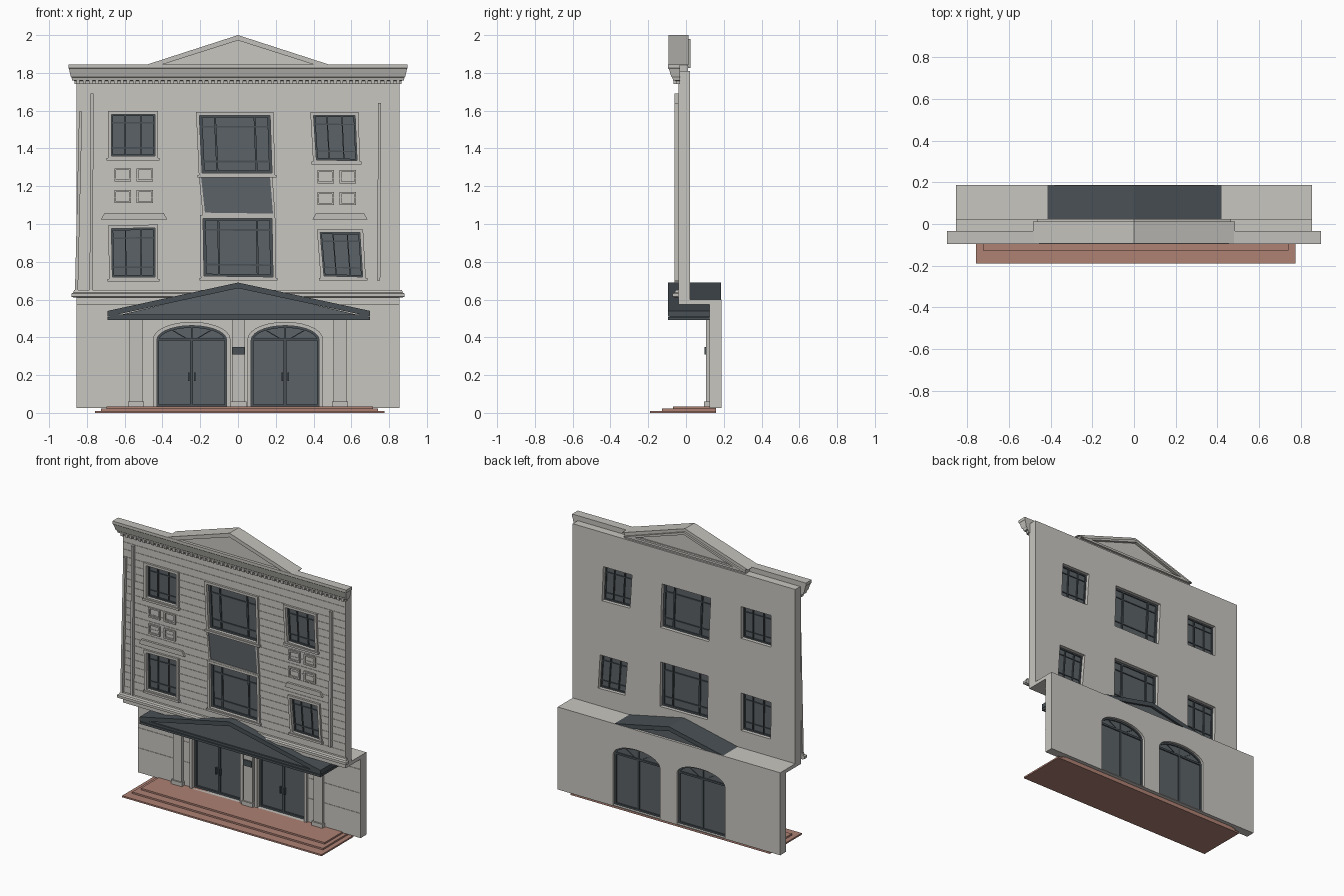
import bpy, bmesh, math

cube = bpy.data.objects.get("Cube")
if cube:
    bpy.data.objects.remove(cube, do_unlink=True)


def material(name, rgb):
    m = bpy.data.materials.new(name)
    m.use_nodes = True
    m.diffuse_color = (*rgb, 1)
    bsdf = next(n for n in m.node_tree.nodes if n.type == 'BSDF_PRINCIPLED')
    bsdf.inputs["Base Color"].default_value = (*rgb, 1)
    return m


STONE = material("pale stone", (0.58, 0.565, 0.53))
TRIM = material("stone trim", (0.54, 0.53, 0.495))
GLASS = material("slate glass", (0.105, 0.122, 0.135))
DARK = material("dark slate", (0.065, 0.08, 0.09))
BRICK = material("terracotta", (0.42, 0.22, 0.175))


def finish(name, mesh, mat):
    mesh.name = name
    mesh.materials.clear()
    mesh.materials.append(mat)
    mesh.polygons.foreach_set("material_index", [0] * len(mesh.polygons))
    mesh.polygons.foreach_set("use_smooth", [False] * len(mesh.polygons))
    ob = bpy.data.objects.new(name, mesh)
    bpy.context.collection.objects.link(ob)
    return ob


def sheet(name, loops, y0, y1, mat):
    """Extrude filled (x, z) outlines from y0 to y1; inner outlines become holes."""
    cu = bpy.data.curves.new(name, 'CURVE')
    cu.dimensions = '2D'
    cu.fill_mode = 'BOTH'
    cu.extrude = abs(y1 - y0) / 2
    for loop in loops:
        s = cu.splines.new('POLY')
        s.points.add(len(loop) - 1)
        for p, (x, z) in zip(s.points, loop):
            p.co = (x, z, 0, 1)
        s.use_cyclic_u = True
    tmp = bpy.data.objects.new(name + "_outline", cu)
    bpy.context.collection.objects.link(tmp)
    dg = bpy.context.evaluated_depsgraph_get()
    mesh = bpy.data.meshes.new_from_object(tmp.evaluated_get(dg))
    bpy.data.objects.remove(tmp, do_unlink=True)
    bm = bmesh.new()
    bm.from_mesh(mesh)
    bmesh.ops.remove_doubles(bm, verts=bm.verts, dist=1e-5)
    for v in bm.verts:
        v.co = (v.co.x, (y0 + y1) / 2 - v.co.z, v.co.y)
    bmesh.ops.recalc_face_normals(bm, faces=bm.faces)
    bm.to_mesh(mesh)
    bm.free()
    return finish(name, mesh, mat)


def rect(x0, x1, z0, z1):
    return [(x0, z0), (x1, z0), (x1, z1), (x0, z1)]


def box(name, x0, x1, y0, y1, z0, z1, mat):
    bm = bmesh.new()
    bmesh.ops.create_cube(bm, size=1)
    for v in bm.verts:
        v.co = (x1 if v.co.x > 0 else x0, y1 if v.co.y > 0 else y0, z1 if v.co.z > 0 else z0)
    mesh = bpy.data.meshes.new(name)
    bm.to_mesh(mesh)
    bm.free()
    return finish(name, mesh, mat)


def grow(quad, d):
    return [(x + sx * d, z + sz * d) for (x, z), (sx, sz) in
            zip(quad, ((-1, -1), (1, -1), (1, 1), (-1, 1)))]


def at(quad, u, v):
    a, b, c, d = quad
    return tuple((a[i] * (1 - u) + b[i] * u) * (1 - v) + (d[i] * (1 - u) + c[i] * u) * v
                 for i in (0, 1))


def patch(quad, u0, u1, v0, v1):
    return [at(quad, u0, v0), at(quad, u1, v0), at(quad, u1, v1), at(quad, u0, v1)]


def arch(x0, x1, z0, spring, top, n=14):
    cx, r = (x0 + x1) / 2, (x1 - x0) / 2
    return [(x0, z0), (x1, z0)] + [
        (cx + r * math.cos(math.pi * i / n), spring + (top - spring) * math.sin(math.pi * i / n))
        for i in range(n + 1)]


def moulding(name, profile, y_back, mat):
    """Horizontal moulding with returned ends; profile is (y, z) from bottom to top."""
    bm = bmesh.new()
    rings = []
    for y, z in profile:
        x = 0.857 + (-0.04 - y) * 0.75
        rings.append([bm.verts.new(c) for c in
                      ((-x, y, z), (x, y, z), (x, y_back, z), (-x, y_back, z))])
    for a, b in zip(rings, rings[1:]):
        for i in range(4):
            j = (i + 1) % 4
            bm.faces.new((a[i], a[j], b[j], b[i]))
    bm.faces.new(rings[0][::-1])
    bm.faces.new(rings[-1])
    mesh = bpy.data.meshes.new(name)
    bm.to_mesh(mesh)
    bm.free()
    return finish(name, mesh, mat)


W = 0.855
FRONT, BACK = -0.04, 0.022

# Slightly crooked window openings: bottom left, bottom right, top right, top left
windows = {
    "upper_right_window": [(-.67, 1.36), (-.44, 1.36), (-.44, 1.58), (-.67, 1.58)],
    "lower_right_window": [(-.665, .72), (-.44, .72), (-.44, .98), (-.67, .975)],
    "upper_middle_window": [(-.19, 1.27), (.18, 1.27), (.17, 1.575), (-.205, 1.575)],
    "lower_middle_window": [(-.18, .725), (.185, .72), (.18, 1.03), (-.185, 1.03)],
    "upper_left_window": [(.415, 1.34), (.63, 1.335), (.62, 1.575), (.4, 1.575)],
    "lower_left_window": [(.455, .725), (.66, .72), (.645, .955), (.435, .955)],
}

# Upper wall, connecting floor slab and siding joints
sheet("upper_wall", [rect(-W, W, .6, 1.81)] + list(windows.values()), FRONT, BACK, STONE)
box("floor_slab", -W, W, FRONT, .187, .575, .6, STONE)
for row in range(21):
    z = .69 + row * .05
    x = -W
    spans = sorted((min(p[0] for p in q), max(p[0] for p in q)) for q in windows.values()
                   if q[0][1] - .02 < z < q[2][1] + .02)
    for a, b in spans + [(W, W)]:
        box("siding_joint", x, a - .012 if a < W else W, FRONT - .003, FRONT, z, z + .004, STONE)
        x = b + .012

# Windows: surround, sill, glass and glazing bars
for name, q in windows.items():
    sheet(name + "_surround", [grow(q, .017), q], -.054, FRONT, TRIM)
    (x0, z0), (x1, _) = q[0], q[1]
    box(name + "_sill", x0 - .025, x1 + .025, -.06, FRONT, z0 - .024, z0 - .01, TRIM)
    sheet(name + "_glass", [q], -.022, -.01, GLASS)
    sheet(name + "_sash", [q, patch(q, .04, .96, .04, .96)], -.032, -.002, DARK)
    side = .22 if "middle" in name else .32
    for t in (side, 1 - side):
        sheet(name + "_upright_bar", [patch(q, t - .014, t + .014, .02, .98)], -.03, 0, DARK)
    for t in (.2, .8):
        sheet(name + "_cross_bar", [patch(q, .02, .98, t - .014, t + .014)], -.028, -.004, DARK)

# Dark panel between the middle windows
panel = [(-.175, 1.06), (.185, 1.055), (.17, 1.245), (-.195, 1.245)]
sheet("middle_panel", [panel], -.047, FRONT, GLASS)
sheet("middle_panel_surround", [grow(panel, .012), panel], -.052, FRONT, TRIM)

# Square relief frames and the ledges below them
for px, pz in ((-.655, 1.225), (.42, 1.215)):
    for i in (0, 1):
        for j in (0, 1):
            x, z = px + i * .118, pz - j * .115
            sheet("relief_frame", [rect(x, x + .088, z, z + .07),
                                   rect(x + .01, x + .078, z + .01, z + .06)],
                  -.05, FRONT, TRIM)
for cx, half in ((-.55, .175), (.54, .145)):
    sheet("relief_ledge", [[(cx - half, 1.025), (cx + half, 1.025),
                            (cx + half - .018, 1.058), (cx - half + .018, 1.058)]],
          -.055, FRONT, TRIM)

# Leaning vertical strips at the corners
for xb, xt, z0, z1 in ((-.855, -.833, .65, 1.595), (-.778, -.772, .65, 1.69), (.745, .75, .7, 1.64)):
    sheet("corner_strip", [[(xb - .008, z0), (xb + .008, z0), (xt + .008, z1), (xt - .008, z1)]],
          -.06, FRONT, TRIM)

# Cornices with a row of dentils
moulding("top_cornice", [(-.052, 1.74), (-.052, 1.758), (-.068, 1.76), (-.072, 1.775),
                         (-.078, 1.78), (-.09, 1.82), (-.095, 1.825), (-.095, 1.845)], -.033, TRIM)
for i in range(52):
    x = -.855 + i * .0332
    box("dentil", x, x + .017, -.066, -.05, 1.742, 1.76, TRIM)
moulding("belt_cornice", [(-.055, .61), (-.072, .615), (-.072, .632), (-.06, .637), (-.055, .65)],
         FRONT, TRIM)


def chevron(x0, x1, z_end, z_top, t):
    return [(x0, z_end - t), (x0, z_end), (0, z_top), (x1, z_end), (x1, z_end - t), (0, z_top - t)]


# Rooftop pediment
sheet("pediment_roof", [[(-.485, 1.843), (0, 2), (.485, 1.843), (.405, 1.843), (0, 1.972),
                         (-.405, 1.843)]], -.093, .012, TRIM)
sheet("pediment_face", [[(-.41, 1.843), (.41, 1.843), (0, 1.975)]], -.075, .005, STONE)
sheet("pediment_back_rim", [[(-.465, 1.825), (.465, 1.825), (0, 1.98)],
                            [(-.38, 1.84), (.38, 1.84), (0, 1.962)]], .005, .025, TRIM)
box("pediment_base", -.465, .465, -.06, .01, 1.8, 1.843, TRIM)

# Entrance canopy
sheet("canopy_roof", [chevron(-.69, .7, .54, .69, .03)], -.095, .185, DARK)
sheet("canopy_gable", [[(-.64, .515), (.65, .515), (0, .668)]], -.078, .17, GLASS)
box("canopy_fascia", -.68, .69, -.088, .126, .507, .522, DARK)
box("canopy_soffit", -.69, .7, -.095, .126, .492, .507, DARK)

# Ground floor wall with arched doorways
doors = [(-.43, -.06), (.07, .43)]
holes = [arch(a, b, .033, .385, .462) for a, b in doors]
sheet("lower_wall", [rect(-W, W, .027, .6)] + holes, .125, .187, STONE)
for z in (.195, .335, .5):
    edges = [-W] + [e for a, b in doors for e in (a - .02, b + .02)] + [W]
    if z > .45:
        edges = [-W, W]
    for a, b in zip(edges[::2], edges[1::2]):
        box("stone_course_joint", a, b, .122, .125, z, z + .004, STONE)

# Doors, fanlights and handles
for (a, b), hole in zip(doors, holes):
    mid = (a + b) / 2
    sheet("door_surround", [arch(a - .02, b + .02, .03, .39, .482), hole], .11, .125, TRIM)
    sheet("door_glass", [hole], .15, .162, GLASS)
    sheet("door_frame", [hole, arch(a + .012, b - .012, .045, .385, .45)], .138, .17, DARK)
    box("door_transom", a, b, .138, .17, .382, .395, DARK)
    box("door_meeting_stile", mid - .008, mid + .008, .14, .168, .035, .385, DARK)
    for s in (-1, 1):
        box("door_handle", mid + s * .016 - .004, mid + s * .016 + .004, .125, .142, .17, .215, DARK)
    for dx in (-.11, 0, .11):
        top = .385 + .072 * math.sqrt(1 - (dx / .18) ** 2)
        sheet("fanlight_bar", [[(mid + dx * .2 - .005, .39), (mid + dx * .2 + .005, .39),
                                (mid + dx + .005, top), (mid + dx - .005, top)]], .142, .166, DARK)

# Pilasters with bases and the blank door plate
for cx in (-.54, .003, .54):
    box("pilaster", cx - .034, cx + .034, .105, .126, .03, .495, TRIM)
    box("pilaster_base", cx - .042, cx + .042, .095, .126, .03, .06, TRIM)
box("door_plate", -.03, .034, .097, .105, .308, .348, DARK)

# Entrance steps
for i, (inset, y) in enumerate(((0, -.19), (.033, -.127), (.06, -.07))):
    box("entrance_step", -.757 + inset, .775 - inset, y, .16, i * .011, (i + 1) * .011, BRICK)
